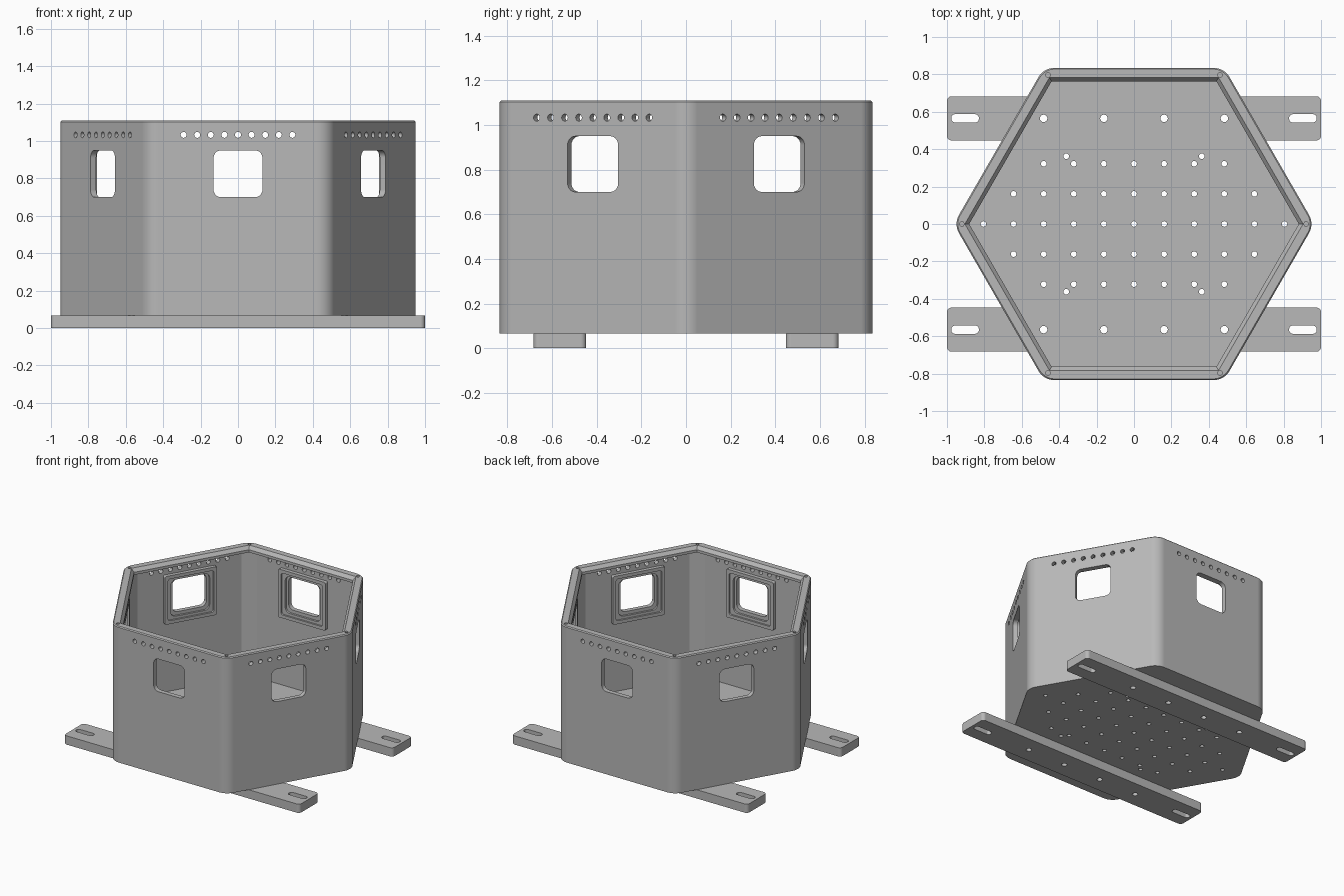
import bpy, bmesh
from math import sin, cos, pi, radians
from mathutils import Matrix

cube = bpy.data.objects.get("Cube")
if cube:
    bpy.data.objects.remove(cube, do_unlink=True)

grey = bpy.data.materials.new("plain_grey")
grey.use_nodes = True
COLOUR = (0.48, 0.48, 0.48, 1)
grey.diffuse_color = COLOUR
grey.node_tree.nodes["Principled BSDF"].inputs["Base Color"].default_value = COLOUR

C30 = cos(radians(30))


# ---- outlines -------------------------------------------------------------
def arcs(centres, r, first, half, seg):
    """Closed outline of one arc round each centre."""
    pts = []
    for i, (x, y) in enumerate(centres):
        for j in range(seg + 1):
            a = first + 2 * half * i - half + 2 * half * j / seg
            pts.append((x + r * cos(a), y + r * sin(a)))
    return pts


def round_rect(w, h, r, seg=5):
    a, b = w / 2 - r, h / 2 - r
    return arcs([(a, b), (-a, b), (-a, -b), (a, -b)], r, pi / 4, pi / 4, seg)


def round_hex(apothem, r):
    d = (apothem - r) / C30
    return arcs([(d * cos(k * pi / 3), d * sin(k * pi / 3)) for k in range(6)], r, 0, pi / 6, 8)


def sharp_hex(apothem):
    d = apothem / C30
    return [(d * cos(k * pi / 3), d * sin(k * pi / 3)) for k in range(6)]


def cut_corner_hex(apothem, corner):
    """Hexagon whose corners are cut flat at the given distance."""
    half = (apothem / C30 - corner) / C30 * 1.5
    pts = []
    for k in range(6):
        a = k * pi / 3
        for s in (-half, half):
            pts.append((corner * cos(a) - s * sin(a), corner * sin(a) + s * cos(a)))
    return pts


def circle(r, x=0, y=0, n=16):
    return [(x + r * cos(2 * pi * i / n), y + r * sin(2 * pi * i / n)) for i in range(n)]


# ---- mesh helpers ---------------------------------------------------------
def loft(bm, rings, matrix=Matrix(), closed=False):
    """Skin (outline, height) rings; capped, or looped back on itself."""
    loops = [[bm.verts.new(matrix @ Matrix.Translation((x, y, z)).translation) for x, y in o]
             for o, z in rings]
    pairs = list(zip(loops, loops[1:]))
    if closed:
        pairs.append((loops[-1], loops[0]))
    else:
        bm.faces.new(loops[0])
        bm.faces.new(loops[-1])
    for a, b in pairs:
        n = len(a)
        for i in range(n):
            bm.faces.new((a[i], a[(i + 1) % n], b[(i + 1) % n], b[i]))


def prism(bm, outline, z0, z1, matrix=Matrix()):
    loft(bm, [(outline, z0), (outline, z1)], matrix)


def finish(name, bm):
    bmesh.ops.recalc_face_normals(bm, faces=bm.faces[:])
    mesh = bpy.data.meshes.new(name)
    bm.to_mesh(mesh)
    bm.free()
    ob = bpy.data.objects.new(name, mesh)
    bpy.context.collection.objects.link(ob)
    return ob


def activate(ob):
    bpy.ops.object.select_all(action='DESELECT')
    ob.select_set(True)
    bpy.context.view_layer.objects.active = ob


def cut(ob, bm):
    cutter = finish("cutter", bm)
    cutter.hide_render = True
    mod = ob.modifiers.new("cut", 'BOOLEAN')
    mod.operation, mod.solver, mod.object = 'DIFFERENCE', 'EXACT', cutter
    activate(ob)
    bpy.ops.object.modifier_apply(modifier=mod.name)
    bpy.data.objects.remove(cutter, do_unlink=True)


def dress(ob):
    ob.data.materials.clear()
    ob.data.materials.append(grey)
    activate(ob)
    bpy.ops.object.shade_smooth_by_angle(angle=radians(28))
    mod = ob.modifiers.new("even_shading", 'WEIGHTED_NORMAL')
    mod.keep_sharp = True


def wall(k):
    """Frame of side k: x along the wall, y up, z outward."""
    return Matrix.Rotation(k * pi / 3, 4, 'Z') @ Matrix.Rotation(pi / 2, 4, 'X')


BASE, TOP = 0.067, 1.11
OUT, IN = 0.835, 0.80
RAIL_Y = 0.565
STEP = 0.161

# ---- hexagonal tub --------------------------------------------------------
bm = bmesh.new()
loft(bm, [(round_hex(OUT, 0.1), BASE), (round_hex(OUT, 0.1), TOP - 0.007),
          (round_hex(OUT - 0.007, 0.093), TOP)])
tub = finish("hexagonal_tub", bm)

# hollow with flat corner posts
bm = bmesh.new()
prism(bm, cut_corner_hex(IN, 0.892), BASE + 0.035, 1.065)
cut(tub, bm)

# overhanging lip, sloped at the top
bm = bmesh.new()
loft(bm, [(sharp_hex(0.763), 1.04), (sharp_hex(0.763), 1.085),
          (sharp_hex(0.783), TOP), (sharp_hex(0.783), TOP + 0.03)])
cut(tub, bm)

# windows, vent rows, lip screw holes and floor holes
bm = bmesh.new()
for k in range(6):
    prism(bm, round_rect(0.262, 0.25, 0.04), 0.78, 0.86, wall(k) @ Matrix.Translation((0, 0.825, 0)))
    for i in range(-4, 5):
        prism(bm, circle(0.016, i * 0.0727, 1.033), 0.78, 0.86, wall(k))
    a = k * pi / 3
    prism(bm, circle(0.012, 0.92 * cos(a), 0.92 * sin(a)), 1.0, 1.2)
for row, reach in ((-2, 3), (-1, 4), (0, 5), (1, 4), (2, 3)):
    for i in range(-reach, reach + 1):
        prism(bm, circle(0.015, i * STEP, row * STEP), 0, 0.2)
for sx in (-1, 1):
    for sy in (-1, 1):
        prism(bm, circle(0.015, sx * 0.362, sy * 0.362), 0, 0.2)
        for i in (1, 3):
            prism(bm, circle(0.02, sx * i * STEP, sy * RAIL_Y), 0, 0.2)
cut(tub, bm)
dress(tub)

# ---- stepped frames inside the windows ------------------------------------
bm = bmesh.new()
for k in range(6):
    outer = round_rect(0.40, 0.37, 0.012)
    step = round_rect(0.35, 0.32, 0.015)
    hole = round_rect(0.30, 0.28, 0.04)
    loft(bm, [(outer, IN + 0.004), (outer, 0.772), (step, 0.772), (step, 0.785),
              (hole, 0.785), (hole, IN + 0.004)],
         wall(k) @ Matrix.Translation((0, 0.815, 0)), closed=True)
dress(finish("window_frames", bm))

# ---- mounting rails -------------------------------------------------------
for name, side in (("front_rail", -1), ("back_rail", 1)):
    place = Matrix.Translation((0, side * RAIL_Y, 0))
    bm = bmesh.new()
    prism(bm, round_rect(2.0, 0.236, 0.025), 0, BASE, place)
    rail = finish(name, bm)
    bm = bmesh.new()
    for sx in (-1, 1):
        prism(bm, round_rect(0.147, 0.044, 0.019), -0.1, 0.2,
              place @ Matrix.Translation((sx * 0.903, 0, 0)))
        for i in (1, 3):
            prism(bm, circle(0.02, sx * i * STEP), -0.1, 0.2, place)
    cut(rail, bm)
    dress(rail)
